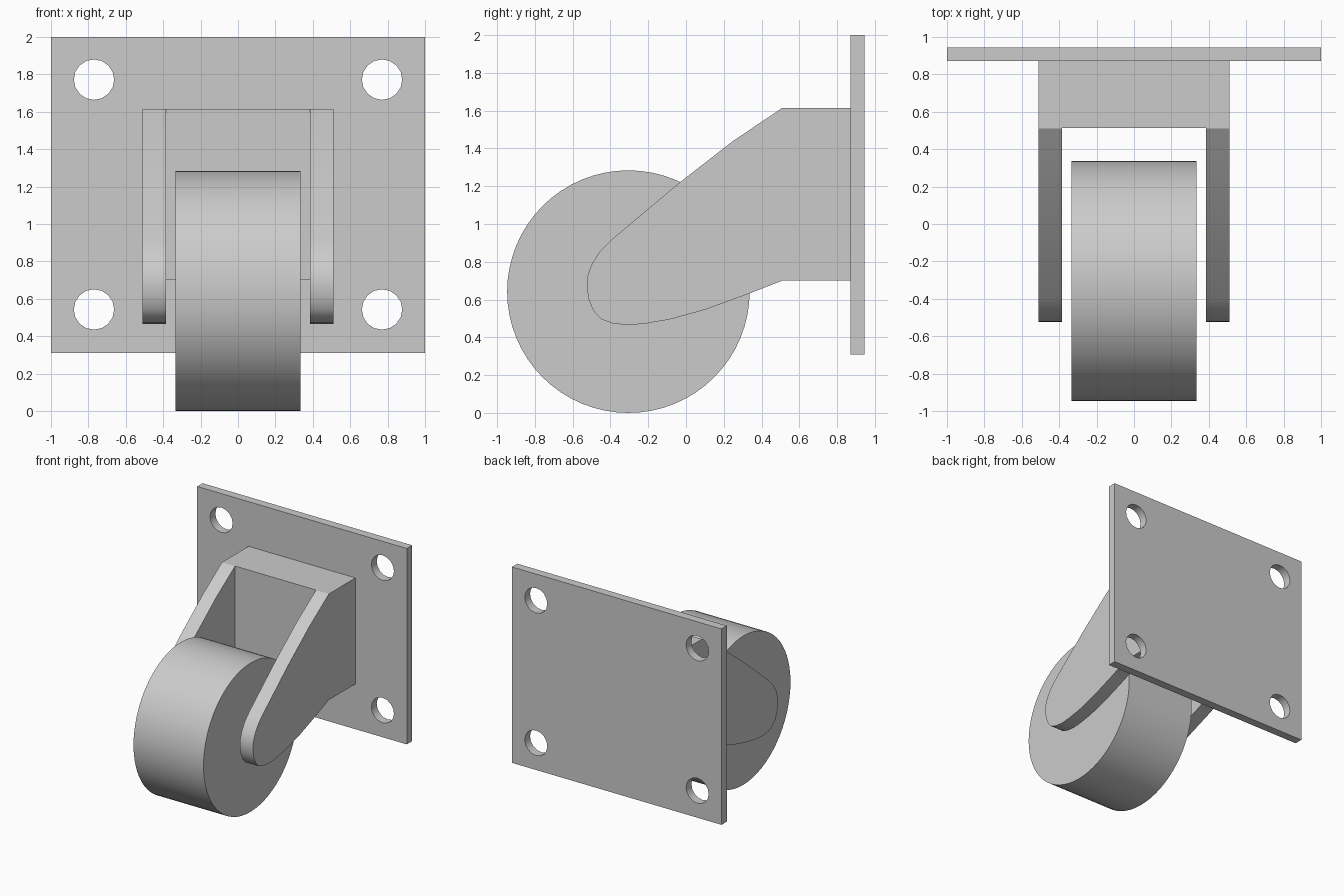
import bpy, bmesh, math
from mathutils import Matrix, Vector

cube = bpy.data.objects.get("Cube")
if cube:
    bpy.data.objects.remove(cube, do_unlink=True)

grey = bpy.data.materials.new("light_grey")
grey.use_nodes = True
colour = (0.6, 0.6, 0.6, 1)
grey.diffuse_color = colour
grey.node_tree.nodes["Principled BSDF"].inputs["Base Color"].default_value = colour


def add_box(bm, low, high):
    low, high = Vector(low), Vector(high)
    size = Matrix.Diagonal((high - low).to_4d())
    bmesh.ops.create_cube(bm, size=1, matrix=Matrix.Translation((low + high) / 2) @ size)


def add_cylinder(bm, centre, radius, depth, axis, sides):
    turn = Matrix.Rotation(math.pi / 2, 4, axis)
    bmesh.ops.create_cone(bm, cap_ends=True, segments=sides, radius1=radius,
                          radius2=radius, depth=depth,
                          matrix=Matrix.Translation(centre) @ turn)


def make_object(name, bm):
    bmesh.ops.recalc_face_normals(bm, faces=bm.faces)
    mesh = bpy.data.meshes.new(name)
    bm.to_mesh(mesh)
    bm.free()
    mesh.materials.append(grey)
    obj = bpy.data.objects.new(name, mesh)
    bpy.context.collection.objects.link(obj)
    return obj


def activate(obj):
    bpy.ops.object.select_all(action="DESELECT")
    obj.select_set(True)
    bpy.context.view_layer.objects.active = obj


def cut(obj, cutter):
    mod = obj.modifiers.new("cut", "BOOLEAN")
    mod.operation = "DIFFERENCE"
    mod.solver = "EXACT"
    mod.object = cutter
    activate(obj)
    bpy.ops.object.modifier_apply(modifier=mod.name)
    bpy.data.objects.remove(cutter, do_unlink=True)


def smooth(obj):
    activate(obj)
    bpy.ops.object.shade_smooth_by_angle(angle=math.radians(30))


# Mounting plate with a bolt hole in each corner
bm = bmesh.new()
add_box(bm, (-1, 0.872, 0.31), (1, 0.945, 2))
plate = make_object("mounting_plate", bm)
bm = bmesh.new()
for x in (-0.77, 0.77):
    for z in (0.543, 1.772):
        add_cylinder(bm, (x, 0.9, z), 0.108, 0.4, "X", 16)
cut(plate, make_object("bolt_hole_cutter", bm))
smooth(plate)

# Fork: side profile (y, z) extruded across, then opened up for the wheel
profile = [(0.872, 1.615), (0.51, 1.615), (0.25, 1.44), (-0.04, 1.215),
           (-0.4, 0.912), (-0.46, 0.85), (-0.5, 0.785), (-0.52, 0.73),
           (-0.525, 0.665), (-0.515, 0.6), (-0.49, 0.54), (-0.45, 0.497),
           (-0.39, 0.474), (-0.31, 0.465), (-0.22, 0.472), (-0.09, 0.494),
           (0.1, 0.546), (0.33, 0.63), (0.51, 0.7), (0.872, 0.7)]
bm = bmesh.new()
side = bm.faces.new([bm.verts.new((-0.51, y, z)) for y, z in profile])
grown = bmesh.ops.extrude_face_region(bm, geom=[side])["geom"]
bmesh.ops.translate(bm, vec=(1.02, 0, 0),
                    verts=[v for v in grown if isinstance(v, bmesh.types.BMVert)])
fork = make_object("fork", bm)
bm = bmesh.new()
add_box(bm, (-0.386, -1, 0), (0.386, 0.512, 2))
cut(fork, make_object("wheel_gap_cutter", bm))
smooth(fork)

# Wheel
bm = bmesh.new()
add_cylinder(bm, (0, -0.305, 0.642), 0.642, 0.668, "Y", 64)
smooth(make_object("wheel", bm))
